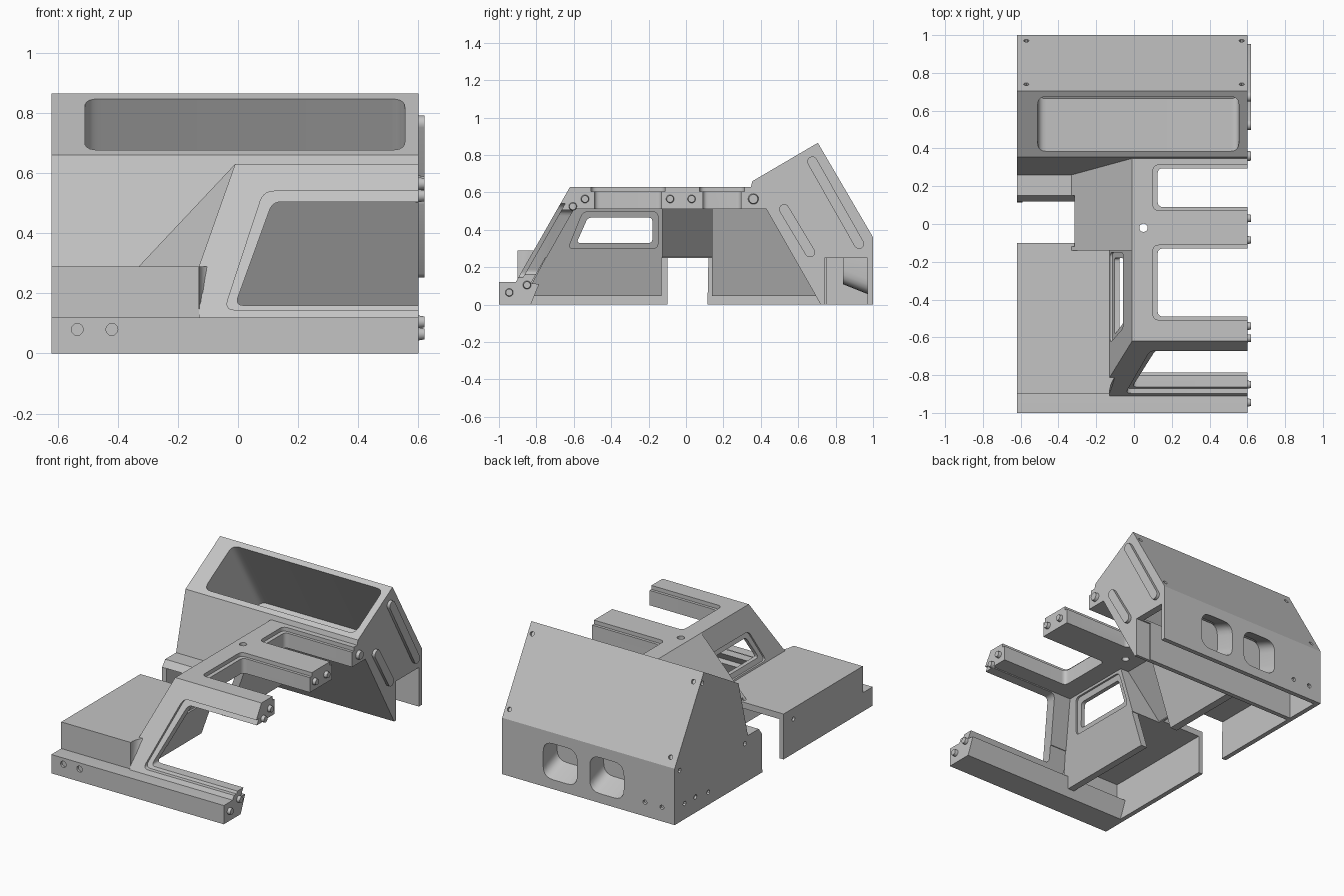
import bpy, bmesh, math
from mathutils import Vector

if bpy.data.objects.get("Cube"):
    bpy.data.objects.remove(bpy.data.objects["Cube"])

grey = bpy.data.materials.new("primer grey")
grey.use_nodes = True
grey.diffuse_color = (0.55, 0.55, 0.55, 1)
grey.node_tree.nodes["Principled BSDF"].inputs["Base Color"].default_value = grey.diffuse_color

# Sweep directions: a profile (u, v) pushed along x, y or z
def X(u, v, t): return (t, u, v)
def Y(u, v, t): return (u, t, v)
def Z(u, v, t): return (u, v, t)

# Sloping planes of the cabin
def screen_y(z): return -0.62 - (0.63 - z) * 0.57
def wall_x(z): return -0.13 + (z - 0.29) * 0.353
def bulkhead_y(z): return 0.43 + (0.51 - z) * 0.57
def screen(x, z, t): return (x, screen_y(z) + t, z)
def wall(y, z, t): return (wall_x(z) + t, y, z)
def fairing(x, s, z): return (x, -.9 + s * (screen_y(z) + .93), z)


def finish(name, bm):
    bmesh.ops.recalc_face_normals(bm, faces=bm.faces)
    me = bpy.data.meshes.new(name)
    bm.to_mesh(me)
    bm.free()
    me.materials.append(grey)
    ob = bpy.data.objects.new(name, me)
    bpy.context.scene.collection.objects.link(ob)
    return ob


def loft(name, pts, f, a, b):
    bm = bmesh.new()
    lo = [bm.verts.new(f(u, v, a)) for u, v in pts]
    hi = [bm.verts.new(f(u, v, b)) for u, v in pts]
    bm.faces.new(lo)
    bm.faces.new(hi)
    for i in range(len(pts)):
        j = (i + 1) % len(pts)
        bm.faces.new((lo[i], lo[j], hi[j], hi[i]))
    return finish(name, bm)


def hull(name, pts):
    bm = bmesh.new()
    verts = [bm.verts.new(p) for p in pts]
    bmesh.ops.convex_hull(bm, input=verts)
    return finish(name, bm)


def box(name, x0, x1, y0, y1, z0, z1):
    return loft(name, [(x0, y0), (x1, y0), (x1, y1), (x0, y1)], Z, z0, z1)


def rod(name, p, d, r0, r1, length, n=20):
    bm = bmesh.new()
    bmesh.ops.create_cone(bm, cap_ends=True, segments=n, radius1=r0, radius2=r1, depth=length)
    q = Vector(d).to_track_quat('Z', 'Y')
    for v in bm.verts:
        v.co = q @ v.co + Vector(p)
    return finish(name, bm)


def rounded(pts, r, n=5):
    out = []
    for i, p in enumerate(pts):
        p = Vector(p)
        a, b = Vector(pts[i - 1]), Vector(pts[(i + 1) % len(pts)])
        s, e = p + (a - p).normalized() * r, p + (b - p).normalized() * r
        for k in range(n + 1):
            t = k / n
            out.append(tuple(s * (1 - t) ** 2 + p * 2 * t * (1 - t) + e * t * t))
    return out


def rect(u0, u1, v0, v1, r):
    return rounded([(u0, v0), (u1, v0), (u1, v1), (u0, v1)], r)


def combine(ob, others, op='DIFFERENCE'):
    for o in others:
        o.hide_render = True
        m = ob.modifiers.new("bool", 'BOOLEAN')
        m.operation, m.solver, m.object = op, 'EXACT', o
        dg = bpy.context.evaluated_depsgraph_get()
        me = bpy.data.meshes.new_from_object(ob.evaluated_get(dg))
        ob.modifiers.clear()
        ob.data = me
        bpy.data.objects.remove(o)
    return ob


def screw(p, d, r=0.014):
    return rod("cutter", p, d, r, r, 0.03, 12)


# Front bumper
bumper = loft("front_bumper", [(-1, 0), (-1, .12), (-.89, .12), (-.785, .11), (-.83, 0)], X, -.62, .6)
combine(bumper, [screw((x, -1, .08), (0, 1, 0), .02) for x in (-.535, -.42)]
        + [screw((-.62, y, .07), (1, 0, 0)) for y in (-.95, -.88)])

# Front side deck: top plate with a bevelled round hatch, and two outer walls
plate = loft("front_deck_top", [(-.62, -.9), (-.13, -.9), (-.13, -.14), (-.315, -.14),
                                (-.315, -.1), (-.62, -.1)], Z, .25, .29)
combine(plate, [rod("cutter", (-.412, -.682, .27), (0, 0, 1), .113, .236, .14, 47)])
box("front_deck_front_wall", -.62, -.13, -.9, -.86, 0, .25)
side = box("front_deck_side_wall", -.62, -.59, -.9, -.1, 0, .25)
combine(side, [screw((-.62, -.2, .22), (1, 0, 0))])

# Concave fairing between deck and windscreen
arc = [(-.05 - .08 * math.cos(a), math.sin(a)) for a in [k * math.pi / 16 for k in range(9)]]
loft("deck_fairing", arc + [(-.13, 1)], fairing, .125, .29)

# Cabin shell: sloping nose, wider middle, lower windscreen sill
def nose(z, dx, dy, back, right):
    x, y = wall_x(z) + dx, screen_y(z) + dy
    return [(x, y, z), (right, y, z), (right, back, z), (x, back, z)]

cabin = hull("cabin", nose(.08, 0, 0, -.05, .6) + nose(.63, 0, 0, -.05, .6))
combine(cabin, [hull("cutter", nose(0, -.2, .085, .1, .7) + nose(.25, -.2, .085, .1, .7)),
                box("cutter", -.5, -.13, -1.2, .1, 0, .25)])
combine(cabin, [loft("add", [(-.33, .25), (-.33, .29), (-.01, .63), (.6, .63), (.6, .25)],
                     Y, -.14, .36)], 'UNION')
combine(cabin, [
    hull("cutter", nose(.2, .05, .09, .4, .7) + nose(.51, .05, .09, .4, .7)),
    loft("cutter", [(-.3, .2), (-.3, .255), (-.06, .51), (.7, .51), (.7, .2)], Y, -.125, .45),
    box("cutter", -.5, -.315, -.12, .15, .1, .5)])

# Windscreen, side window, roof hatches and their rebates
glass = rounded([(-.01, .16), (.115, .505), (.8, .505), (.8, .16)], .03)
glass_rebate = rounded([(-.045, .145), (.085, .54), (.8, .54), (.8, .145)], .035)
pane = rounded([(-.585, .33), (-.525, .465), (-.18, .465), (-.18, .33)], .02)
pane_rebate = rounded([(-.63, .3), (-.55, .497), (-.15, .497), (-.15, .3)], .03)
cuts = [loft("cutter", glass_rebate, screen, -.2, .025),
        loft("cutter", glass, screen, -.1, .2),
        loft("cutter", pane, wall, -.1, .12),
        loft("cutter", pane_rebate, wall, -.1, .012),
        loft("cutter", pane_rebate, wall, .038, .12)]
for y0, y1 in ((-.49, -.13), (.09, .295)):
    cuts.append(loft("cutter", rect(.125, .8, y0, y1, .03), Z, .4, .7))
    cuts.append(loft("cutter", rect(.1, .8, y0 - .018, y1 + .018, .035), Z, .605, .7))
cuts.append(rod("cutter", (.05, -.02, .57), (0, 0, 1), .022, .022, .3))
combine(cabin, cuts)

# Inner wall panels hanging below the cabin sides
loft("front_inner_panel", [(-.86, .045), (-.13, .045), (-.13, .27), (-.74, .27)], wall, .005, .05)
loft("rear_inner_panel", [(.14, .045), (.14, .52), (bulkhead_y(.52) + .02, .52),
                          (bulkhead_y(.045) + .02, .045)], wall, 0, .05)

# Rear block with sloping back and side deck
rear = loft("rear_block", [(.115, 0), (.12, .25), (.15, .29), (.26, .29), (.355, .66),
                           (.705, .865), (1, .36), (1, 0)], X, -.62, .6)
space = [(-.3, .24), (-.3, .262), (-.06, .51), (.7, .51), (.7, .24)]
lower = [(0, -.1), (0, .25), (bulkhead_y(.25), .25), (bulkhead_y(-.1), -.1)]
def opening(x, s, t):
    return (x, .385 + .29 * s + .3 * t, .677 + .169 * s - .5 * t)

cuts = [hull("cutter", [(x, y, z) for x, z in space for y in (0, bulkhead_y(z))]),
        loft("cutter", lower, X, -.59, .7),
        hull("cutter", [(x, y, z) for x in (-.59, .555) for y, z in
                        ((.75, -.1), (.75, .3), (.97, -.1), (.97, .36))]),
        box("cutter", .5, .7, .74, .97, -.1, .25)]
# Tilted well opening in the top face, corners rounded in real proportion
well = [(x, s / .3) for x, s in rect(-.51, .555, 0, .3, .045)]
cuts.append(loft("cutter", well, opening, -.2, .93))
# Exhaust ports and screw holes
ports = (.19, -.14)
def tilt(x, z, t): return (x, t, z + (1 - t) * .4)
cuts += [loft("cutter", rect(c - .12, c + .12, .06, .29, .07), tilt, .93, 1.05) for c in ports]
for x in (-.57, .57):
    cuts += [screw((x, y, z), (0, .86, .5)) for y, z in ((.97, .41), (.74, .805))]
cuts += [screw((x, 1, .09), (0, 1, 0)) for x in (-.53, -.41)]
cuts += [screw((-.62, y, z), (1, 0, 0)) for y, z in
         ((.9, .1), (.79, .1), (.66, .08), (.29, .25), (.72, .8), (.95, .33))]
combine(rear, cuts)

# Exhaust cups behind the ports
for i, c in enumerate(ports):
    cup = loft("exhaust_cup_%d" % (i + 1), rect(c - .135, c + .135, .045, .305, .08), tilt, .84, .985)
    combine(cup, [loft("cutter", rect(c - .12, c + .12, .06, .29, .07), tilt, .86, 1.05)])

# Joining pegs and ridges on the flat side
pegs = [(-.945, .065), (-.85, .105), (-.605, .525), (-.54, .565), (-.085, .565), (.03, .565), (.36, .565)]
for i, (y, z) in enumerate(pegs):
    r = .03 if y > .3 else .023
    rod("joining_peg_%d" % (i + 1), (.605, y, z), (1, 0, 0), r, r * .8, .03)
for i, (a, b) in enumerate((((.675, .765), (.925, .325)), ((.525, .51), (.663, .28)))):
    a, b = Vector(a), Vector(b)
    start = math.atan2(b.y - a.y, b.x - a.x) + math.pi / 2
    pts = []
    for k in range(18):
        ang = start + math.pi * (k if k < 9 else k - 1) / 8
        c = a if k < 9 else b
        pts.append((c.x + .027 * math.cos(ang), c.y + .027 * math.sin(ang)))
    loft("joining_ridge_%d" % (i + 1), pts, X, .59, .62)

# Smooth the rounded corners, keep hard edges
bpy.ops.object.select_all(action='DESELECT')
for ob in bpy.context.scene.objects:
    if ob.type == 'MESH' and ob.data.materials and ob.data.materials[0] == grey:
        ob.select_set(True)
        bpy.context.view_layer.objects.active = ob
bpy.ops.object.shade_smooth_by_angle(angle=math.radians(30))
